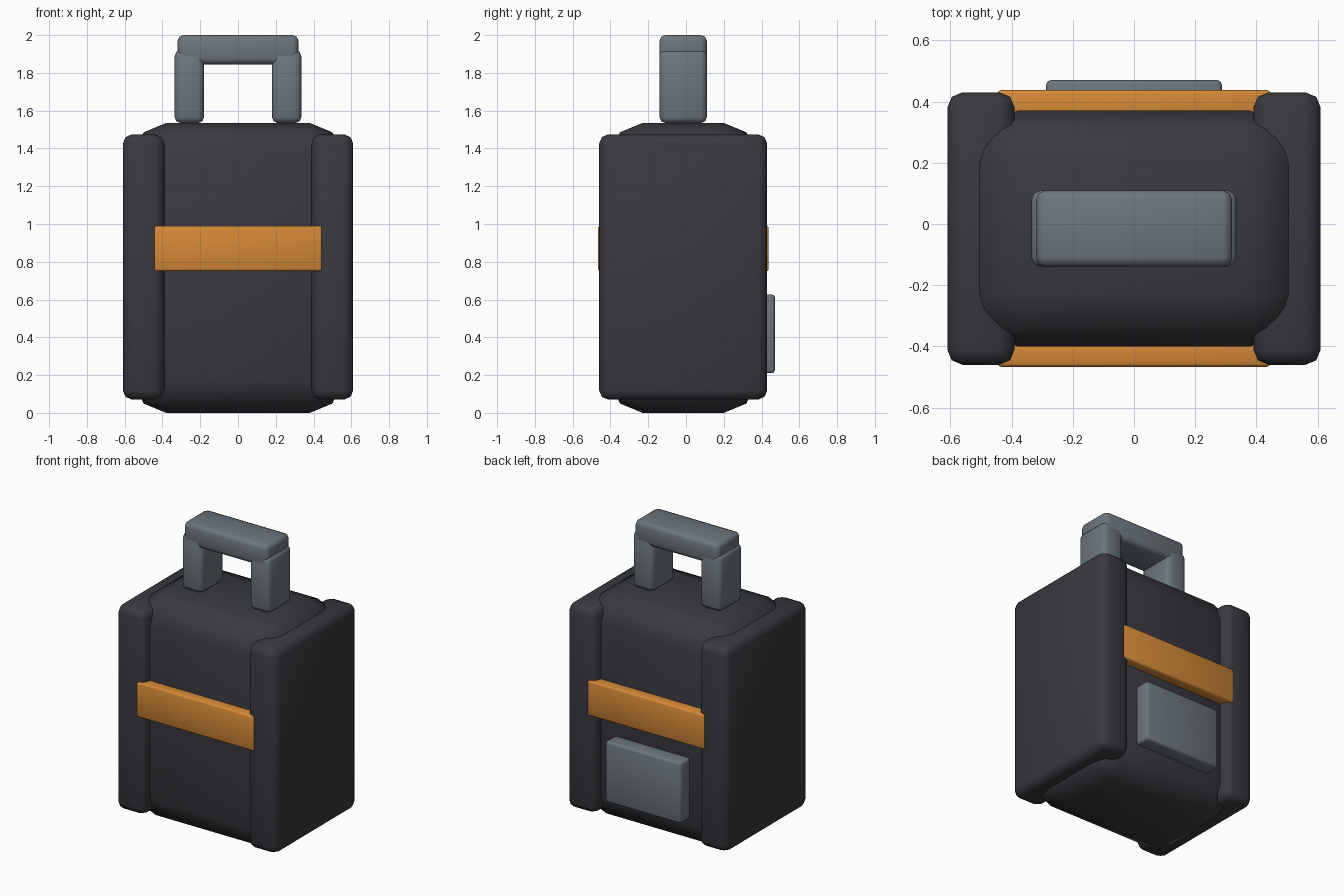
import bpy, bmesh
from mathutils import Vector

if "Cube" in bpy.data.objects:
    bpy.data.objects.remove(bpy.data.objects["Cube"])


def material(name, rgb):
    m = bpy.data.materials.new(name)
    m.diffuse_color = (*rgb, 1)
    m.use_nodes = True
    m.node_tree.nodes["Principled BSDF"].inputs["Base Color"].default_value = m.diffuse_color
    return m


DARK = material("charcoal fabric", (0.041, 0.040, 0.049))
GREY = material("slate grey", (0.150, 0.181, 0.205))
ORANGE = material("orange strap", (0.66, 0.25, 0.038))


def box(name, x, y, z, bevel, segments, mat):
    """Rounded box from (min, max) ranges on each axis."""
    bm = bmesh.new()
    bmesh.ops.create_cube(bm, size=1)
    for v in bm.verts:
        v.co = Vector([r[0] + (c + 0.5) * (r[1] - r[0]) for c, r in zip(v.co, (x, y, z))])
    bmesh.ops.bevel(bm, geom=bm.edges[:], offset=bevel, segments=segments,
                    profile=0.5, affect='EDGES')
    me = bpy.data.meshes.new(name)
    bm.to_mesh(me)
    bm.free()
    me.materials.append(mat)
    ob = bpy.data.objects.new(name, me)
    bpy.context.collection.objects.link(ob)
    for p in me.polygons:
        p.use_smooth = True
    return ob


# Main bag body
box("body", (-0.55, 0.55), (-0.40, 0.37), (0, 1.535), 0.17, 2, DARK)

# Mirrored side panels and handle posts
for side, s in (("left", -1), ("right", 1)):
    box(side + "_panel", sorted((s * 0.39, s * 0.61)), (-0.46, 0.43),
        (0.07, 1.475), 0.05, 2, DARK)
    box(side + "_handle_post", sorted((s * 0.18, s * 0.335)), (-0.14, 0.11),
        (1.535, 1.92), 0.03, 2, GREY)

# Handle grip
box("handle_grip", (-0.32, 0.32), (-0.14, 0.11), (1.845, 2.0), 0.03, 2, GREY)

# Straps on front and back
box("front_strap", (-0.445, 0.445), (-0.467, -0.37), (0.75, 0.99), 0.012, 2, ORANGE)
box("back_strap", (-0.445, 0.445), (0.34, 0.438), (0.75, 0.99), 0.012, 2, ORANGE)

# Plate low on the back
box("back_plate", (-0.287, 0.287), (0.34, 0.47), (0.21, 0.627), 0.015, 2, GREY)
